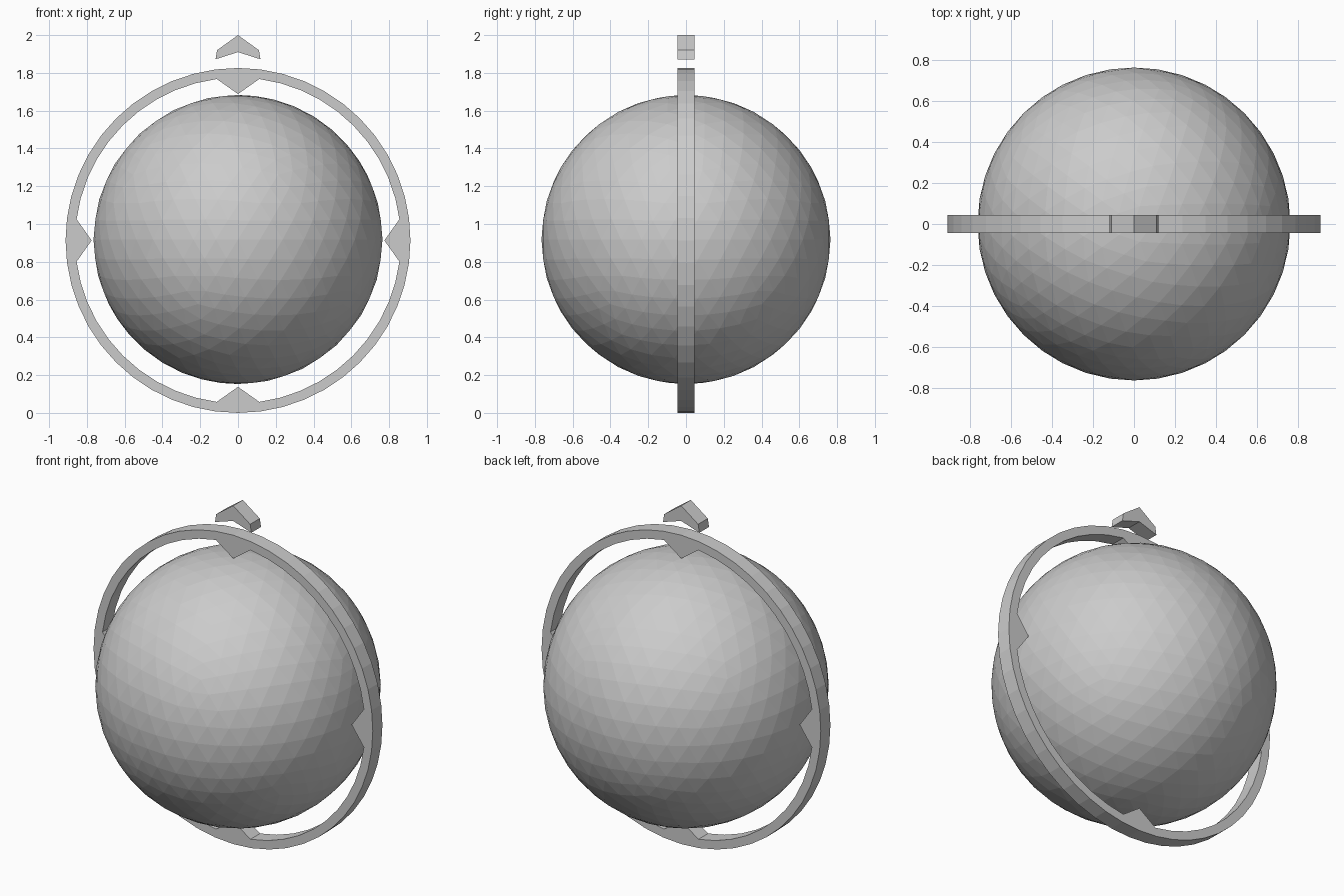
import bpy, bmesh, math

if "Cube" in bpy.data.objects:
    bpy.data.objects.remove(bpy.data.objects["Cube"])

CENTRE_Z = 0.913
HALF_DEPTH = 0.045
SEGMENTS = 48

grey = bpy.data.materials.new("light grey")
grey.diffuse_color = (0.6, 0.6, 0.6, 1)
grey.use_nodes = True
grey.node_tree.nodes["Principled BSDF"].inputs["Base Color"].default_value = grey.diffuse_color


def finish(bm, name):
    bmesh.ops.recalc_face_normals(bm, faces=bm.faces[:])
    mesh = bpy.data.meshes.new(name)
    bm.to_mesh(mesh)
    bm.free()
    mesh.materials.append(grey)
    obj = bpy.data.objects.new(name, mesh)
    bpy.context.collection.objects.link(obj)
    return obj


# Faceted globe
bm = bmesh.new()
bmesh.ops.create_icosphere(bm, subdivisions=4, radius=0.765)
globe = finish(bm, "globe")
globe.location.z = 0.918

# Flat ring whose inner edge has four inward-pointing teeth
bm = bmesh.new()
sections = []
for i in range(SEGMENTS):
    a = 2 * math.pi * i / SEGMENTS
    inner = 0.775 if i % (SEGMENTS // 4) == 0 else 0.862
    sections.append([
        bm.verts.new((r * math.cos(a), y, CENTRE_Z + r * math.sin(a)))
        for r, y in ((0.913, -HALF_DEPTH), (0.913, HALF_DEPTH),
                     (inner, HALF_DEPTH), (inner, -HALF_DEPTH))])
for i, s in enumerate(sections):
    t = sections[(i + 1) % SEGMENTS]
    for k in range(4):
        m = (k + 1) % 4
        bm.faces.new((s[k], s[m], t[m], t[k]))
finish(bm, "toothed_ring")

# Chevron pointer floating above the ring
half = [(0, 2.0), (0.111, 1.92), (0.119, 1.872), (0, 1.91)]
bm = bmesh.new()
outline = half + [(-x, z) for x, z in half[2:0:-1]]
front = [bm.verts.new((x, -HALF_DEPTH, z)) for x, z in outline]
back = [bm.verts.new((x, HALF_DEPTH, z)) for x, z in outline]
n = len(outline)
for loop in (front, back):
    bm.faces.new(loop[:4])
    bm.faces.new([loop[0], loop[3], loop[4], loop[5]])
for i in range(n):
    j = (i + 1) % n
    bm.faces.new((front[i], front[j], back[j], back[i]))
finish(bm, "top_chevron")
